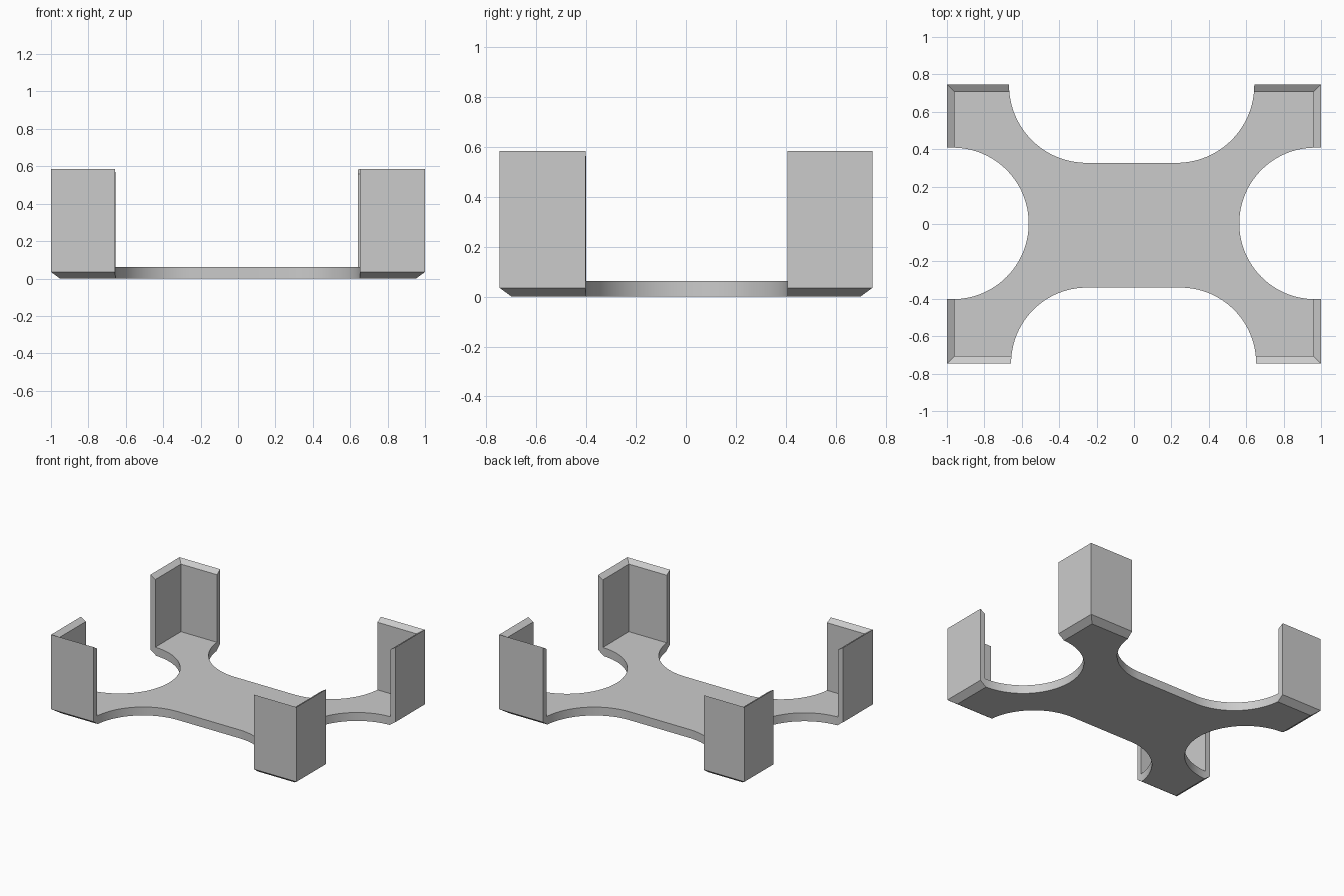
import bpy, bmesh
from math import cos, sin, radians

default = bpy.data.objects.get("Cube")
if default:
    bpy.data.objects.remove(default, do_unlink=True)

HX, HY = 1.0, 0.747          # outer half sizes
STEPS = 32                   # segments per quarter arc

grey = bpy.data.materials.new("plain_grey")
grey.use_nodes = True
colour = (0.6, 0.6, 0.6, 1)
grey.diffuse_color = colour
grey.node_tree.nodes["Principled BSDF"].inputs["Base Color"].default_value = colour


def make_object(name, bm):
    bmesh.ops.recalc_face_normals(bm, faces=bm.faces[:])
    mesh = bpy.data.meshes.new(name)
    bm.to_mesh(mesh)
    bm.free()
    mesh.materials.append(grey)
    obj = bpy.data.objects.new(name, mesh)
    bpy.context.collection.objects.link(obj)
    return obj


def tray(name, levels):
    """Nested rectangles (inset, z) skinned from the underside to the floor."""
    bm = bmesh.new()
    rings = []
    for inset, z in levels:
        x, y = HX - inset, HY - inset
        rings.append([bm.verts.new((sx * x, sy * y, z))
                      for sx, sy in ((-1, -1), (1, -1), (1, 1), (-1, 1))])
    for a, b in zip(rings, rings[1:]):
        for i in range(4):
            j = (i + 1) % 4
            bm.faces.new((a[i], a[j], b[j], b[i]))
    bm.faces.new(rings[0])
    bm.faces.new(rings[-1])
    return make_object(name, bm)


def arc(cx, cy, r, start, end):
    n = STEPS * abs(end - start) // 90
    angles = [radians(start + (end - start) * i / n) for i in range(n + 1)]
    return [(cx + r * cos(t), cy + r * sin(t)) for t in angles]


def prism(name, points):
    bm = bmesh.new()
    face = bm.faces.new([bm.verts.new((x, y, -0.2)) for x, y in points])
    out = bmesh.ops.extrude_face_region(bm, geom=[face])
    verts = [g for g in out["geom"] if isinstance(g, bmesh.types.BMVert)]
    bmesh.ops.translate(bm, verts=verts, vec=(0, 0, 1))
    obj = make_object(name, bm)
    obj.hide_render = True
    return obj


def side_notch(s):
    pts = arc(0.968, 0.003, 0.405, 90, 270)
    return [(s * x, y) for x, y in [(1.2, 0.408)] + pts + [(1.2, -0.402)]]


def long_notch(left, right, edge, r, s):
    """Rounded bay in the front (s=-1) or back (s=1) edge."""
    cy = edge + r
    pts = arc(left + r, cy, r, 180, 270) + arc(right - r, cy, r, 270, 360)
    return [(x, s * y) for x, y in [(left, 1)] + pts + [(right, 1)]]


# Shallow tray: chamfered underside, upright walls, inward sloping rims
bracket = tray("corner_bracket", [(0.048, 0), (0, 0.035), (0, 0.585),
                                  (0.04, 0.56), (0.04, 0.062)])

# Bays that leave only the four corner walls standing
cutters = [
    prism("left_bay_cutter", side_notch(1)),
    prism("right_bay_cutter", side_notch(-1)),
    prism("front_bay_cutter", long_notch(-0.657, 0.653, 0.34, 0.405, -1)),
    prism("back_bay_cutter", long_notch(-0.668, 0.643, 0.327, 0.415, 1)),
]
bpy.context.view_layer.objects.active = bracket
bracket.select_set(True)
for cutter in cutters:
    cut = bracket.modifiers.new(cutter.name, "BOOLEAN")
    cut.operation = "DIFFERENCE"
    cut.solver = "EXACT"
    cut.object = cutter
    bpy.ops.object.modifier_apply(modifier=cut.name)
    bpy.data.objects.remove(cutter, do_unlink=True)

# Smooth arcs, crisp corners
bpy.ops.object.select_all(action="DESELECT")
bracket.select_set(True)
bpy.ops.object.shade_smooth_by_angle(angle=radians(20))
